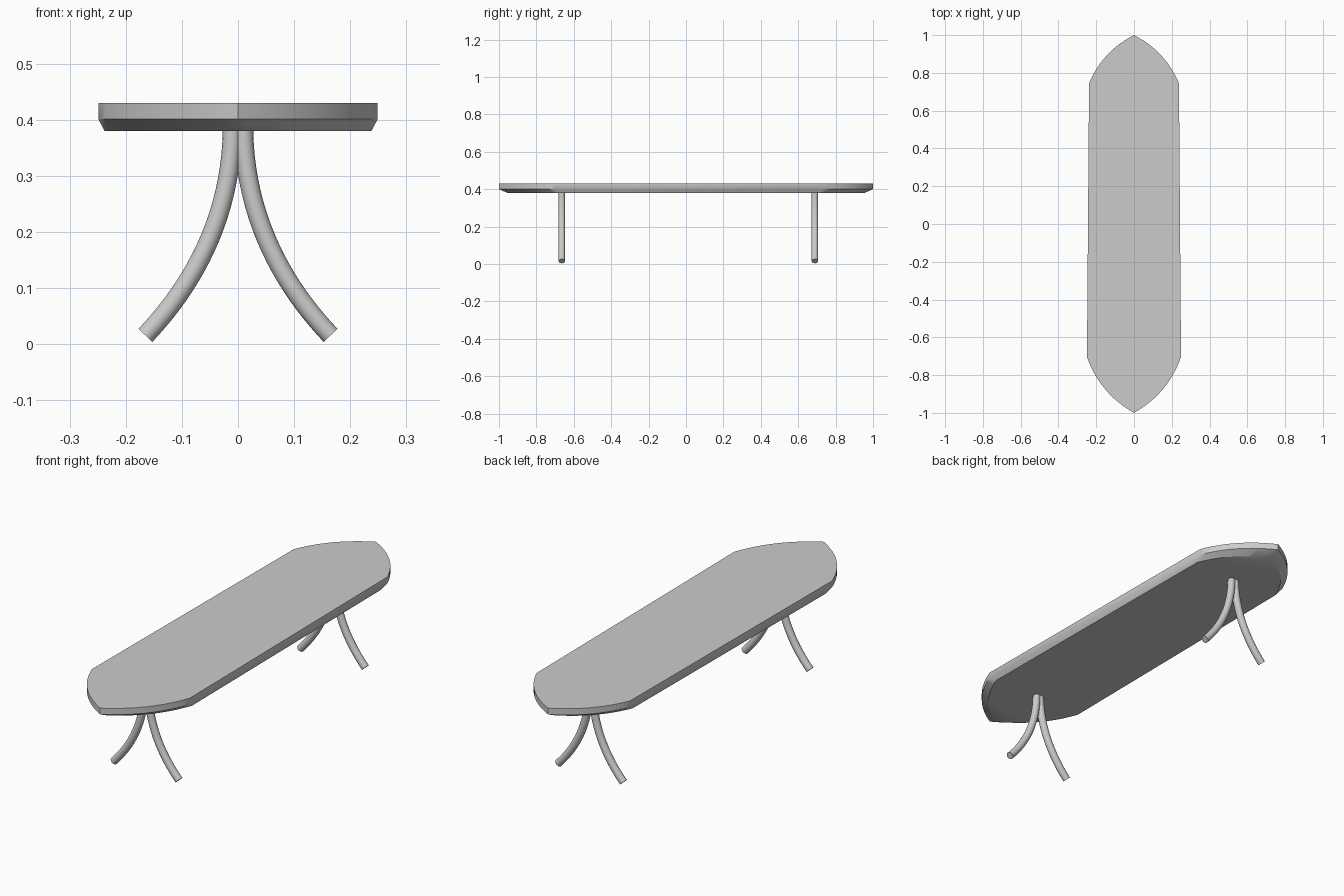
import bpy, bmesh, math
from mathutils import Vector

if "Cube" in bpy.data.objects:
    bpy.data.objects.remove(bpy.data.objects["Cube"])


def arc(a, b, sag, n=12):
    """Circular-looking arc from a to b, bulging outward (right of travel reversed)."""
    a, b = Vector(a), Vector(b)
    d = b - a
    nrm = Vector((d.y, -d.x)).normalized()
    pts = []
    for i in range(n + 1):
        t = i / n
        pts.append(a.lerp(b, t) + nrm * sag * 4 * t * (1 - t))
    return pts


def smooth(ob, angle):
    bpy.ops.object.select_all(action='DESELECT')
    ob.select_set(True)
    bpy.context.view_layer.objects.active = ob
    bpy.ops.object.shade_smooth_by_angle(angle=math.radians(angle))


# Board outline: pointed arcs at both ends, sides tapering slightly to the back
right = arc((0, -1), (0.249, -0.705), 0.036) + arc((0.238, 0.745), (0, 1), 0.032)
outline = right + [Vector((-p.x, p.y)) for p in reversed(right[1:-1])]

# Board: flat top, straight rim, bevelled underside
bm = bmesh.new()
rings = [[bm.verts.new((p.x * s, p.y * s, z)) for p in outline]
         for s, z in ((0.955, 0.38), (1, 0.401), (1, 0.43))]
n = len(outline)
for lo, hi in zip(rings, rings[1:]):
    for i in range(n):
        j = (i + 1) % n
        bm.faces.new((lo[i], lo[j], hi[j], hi[i]))
bm.faces.new(rings[-1])
bm.faces.new(rings[0][::-1])
bmesh.ops.recalc_face_normals(bm, faces=bm.faces)
mesh = bpy.data.meshes.new("board_top")
bm.to_mesh(mesh)
bm.free()
board = bpy.data.objects.new("board_top", mesh)
bpy.context.collection.objects.link(board)
smooth(board, 30)


# Legs: round tubes curving outward, in splayed pairs
def leg(name, side, y):
    cu = bpy.data.curves.new(name, 'CURVE')
    cu.dimensions = '3D'
    cu.bevel_depth = 0.017
    cu.bevel_resolution = 6
    cu.resolution_u = 20
    cu.use_fill_caps = True
    sp = cu.splines.new('BEZIER')
    sp.bezier_points.add(1)
    path = (((0.010, 0.58), (0.010, 0.385), (0.012, 0.22)),
            ((0.085, 0.10), (0.165, 0.0155), (0.2, -0.022)))
    for bp, (l, c, r) in zip(sp.bezier_points, path):
        bp.handle_left_type = bp.handle_right_type = 'FREE'
        bp.handle_left = (side * l[0], y, l[1])
        bp.co = (side * c[0], y, c[1])
        bp.handle_right = (side * r[0], y, r[1])
    ob = bpy.data.objects.new(name, cu)
    bpy.context.collection.objects.link(ob)
    bpy.ops.object.select_all(action='DESELECT')
    ob.select_set(True)
    bpy.context.view_layer.objects.active = ob
    bpy.ops.object.convert(target='MESH')
    smooth(bpy.context.view_layer.objects.active, 40)


for end, y in (("front", -0.664), ("back", 0.689)):
    for label, side in (("left", -1), ("right", 1)):
        leg(f"{end}_{label}_leg", side, y)
